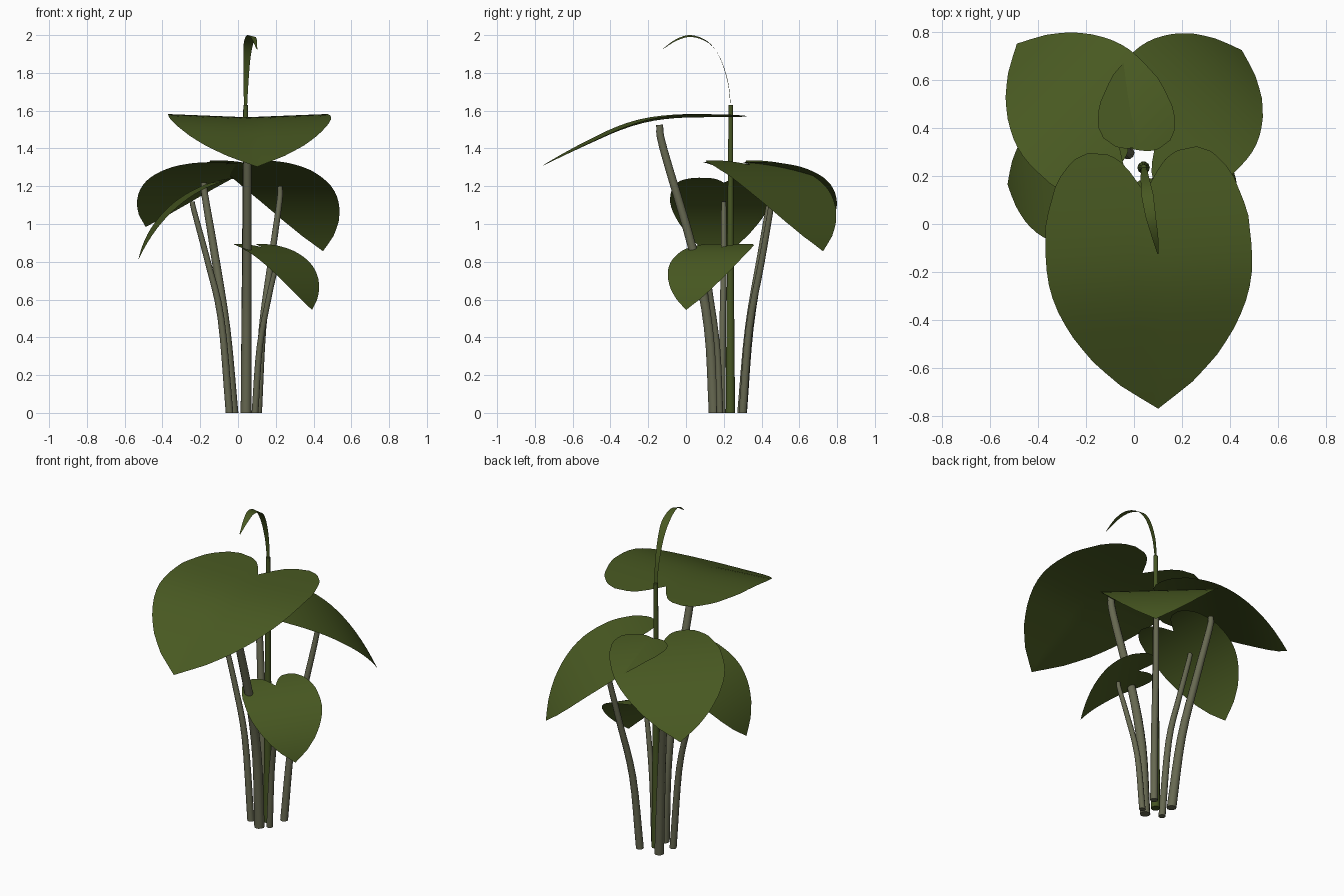
import bpy, bmesh, math
from mathutils import Vector

if "Cube" in bpy.data.objects:
    bpy.data.objects.remove(bpy.data.objects["Cube"])


def material(name, rgb):
    m = bpy.data.materials.new(name)
    m.diffuse_color = (*rgb, 1)
    m.use_nodes = True
    m.node_tree.nodes["Principled BSDF"].inputs["Base Color"].default_value = m.diffuse_color
    return m


LEAF = material("leaf green", (0.067, 0.102, 0.016))
STALK = material("grey green stalk", (0.135, 0.14, 0.083))
STEM = material("stem green", (0.062, 0.092, 0.017))

# Heart outline: (distance along leaf, half width), for outer edge and notch edge
OUTER = [(0, .2), (.02, .25), (.06, .295), (.12, .33), (.25, .374), (.4, .381), (.5, .372),
         (.6, .34), (.7, .29), (.8, .222), (.9, .128), (1, 0)]
INNER = [(0, .2), (.01, .13), (.03, .09), (.08, .05), (.16, 0), (1, 0)]
ROWS = [0, .01, .02, .04, .08, .12, .16] + [.16 + .84 * i / 16 for i in range(1, 17)]


def lerp_table(table, s):
    for (a, p), (b, q) in zip(table, table[1:]):
        if s <= b:
            return p + (q - p) * (s - a) / (b - a)
    return table[-1][1]


def finish(name, bm, mat):
    bmesh.ops.remove_doubles(bm, verts=bm.verts, dist=0.0004)
    me = bpy.data.meshes.new(name)
    bm.to_mesh(me)
    bm.free()
    ob = bpy.data.objects.new(name, me)
    bpy.context.collection.objects.link(ob)
    me.materials.append(mat)
    bpy.context.view_layer.objects.active = ob
    ob.select_set(True)
    bpy.ops.object.shade_smooth_by_angle(angle=math.radians(45))
    ob.select_set(False)
    return ob


def add_grid(bm, rows, flip=False):
    grid = [[bm.verts.new(p) for p in r] for r in rows]
    for r0, r1 in zip(grid, grid[1:]):
        for j in range(len(r0) - 1):
            f = [r0[j], r1[j], r1[j + 1], r0[j + 1]]
            bm.faces.new(f[::-1] if flip else f)


def leaf(name, origin, heading, length, pitch, fold=0.0):
    """Heart leaf that arches by a table of (distance, degrees below level)."""
    h = math.radians(heading)
    ahead = Vector((math.cos(h), math.sin(h), 0))
    left = Vector((-math.sin(h), math.cos(h), 0))
    # walk along the midrib
    spine, pos, last = [], Vector(origin), 0
    for s in ROWS:
        a = math.radians(lerp_table(pitch, (s + last) / 2))
        pos = pos + (ahead * math.cos(a) - Vector((0, 0, math.sin(a)))) * (s - last) * length
        a = math.radians(lerp_table(pitch, s))
        spine.append((pos, ahead * math.sin(a) + Vector((0, 0, math.cos(a)))))
        last = s
    bm = bmesh.new()
    for side in (1, -1):
        rows = []
        for s, (c, up) in zip(ROWS, spine):
            i, o = lerp_table(INNER, s), lerp_table(OUTER, s)
            widths = [(i + (o - i) * j / 6) * length for j in range(7)]
            rows.append([c + left * v * side + up * (fold * v) for v in widths])
        add_grid(bm, rows, flip=side < 0)
    return finish(name, bm, LEAF)


def smooth_path(pts, steps=4):
    """Catmull-Rom resampling of a short list of points."""
    p = [Vector(q) for q in pts]
    p = [2 * p[0] - p[1]] + p + [2 * p[-1] - p[-2]]
    out = []
    for a, b, c, d in zip(p, p[1:], p[2:], p[3:]):
        for i in range(steps):
            t = i / steps
            out.append(0.5 * (2 * b + (c - a) * t + (2 * a - 5 * b + 4 * c - d) * t * t
                              + (3 * b - a - 3 * c + d) * t ** 3))
    return out + [p[-2]]


def stalk(name, pts, r0, r1, mat, sides=10):
    path = smooth_path(pts)
    rows = []
    for i, c in enumerate(path):
        t = path[min(i + 1, len(path) - 1)] - path[max(i - 1, 0)]
        if i == 0:
            t = Vector((0, 0, 1))
        t.normalize()
        ex = Vector((0, 1, 0)).cross(t).normalized()
        ey = t.cross(ex)
        r = r0 + (r1 - r0) * i / (len(path) - 1)
        rows.append([c + (ex * math.cos(q) + ey * math.sin(q)) * r
                     for q in (2 * math.pi * j / sides for j in range(sides + 1))])
    bm = bmesh.new()
    add_grid(bm, rows, flip=True)
    bmesh.ops.remove_doubles(bm, verts=bm.verts, dist=0.0004)
    bmesh.ops.holes_fill(bm, edges=bm.edges, sides=0)
    bmesh.ops.recalc_face_normals(bm, faces=bm.faces)
    return finish(name, bm, mat)


# Heart-shaped leaves
leaf("front_leaf", (.035, .31, 1.562), -86.5, 1.133,
     [(0, -2), (.25, 1), (.4, 8), (.52, 17), (.65, 24), (1, 26)], .04)
leaf("back_left_leaf", (.033, .231, 1.328), 135, .84, [(0, 0), (1, 50)])
leaf("back_right_leaf", (-.002, .241, 1.337), 47, .86, [(0, 5), (1, 67)])
leaf("left_leaf", (-.01, .21, 1.245), 185, .715, [(0, 8), (1, 72)])
leaf("small_right_leaf", (.05, .24, .895), -35, .58, [(0, 5), (1, 75)])

# Leaf stalks
stalk("front_leaf_stalk", [(.043, .148, 0), (.045, .12, .45), (.048, .04, .85),
                           (.05, -.12, 1.4), (.05, -.14, 1.525)], .029, .019, STALK)
stalk("back_left_stalk", [(-.025, .297, 0), (-.065, .335, .45), (-.125, .4, .85),
                          (-.175, .45, 1.15), (-.18, .455, 1.22)], .027, .015, STALK)
stalk("back_right_stalk", [(.105, .3, 0), (.13, .335, .45), (.175, .4, .8),
                           (.22, .455, 1.12), (.222, .46, 1.2)], .022, .013, STALK)
stalk("left_stalk", [(-.045, .19, 0), (-.09, .195, .5), (-.16, .2, .8),
                     (-.235, .2, 1.08), (-.24, .2, 1.12)], .02, .012, STALK)
stalk("small_right_stalk", [(.09, .18, 0), (.115, .165, .35), (.165, .13, .62),
                            (.2, .11, .77), (.205, .108, .81)], .018, .011, STALK)

# Central flower stem
stalk("flower_stem", [(.04, .235, 0), (.04, .235, .8), (.04, .237, 1.63)], .026, .012, STEM)

# Curved pointed bract on top of the stem
path = smooth_path([(.04, .237, 1.62), (.042, .222, 1.75), (.047, .18, 1.88), (.056, .12, 1.96),
                    (.07, .03, 1.995), (.087, -.05, 1.975), (.1, -.125, 1.925)])
WIDTH = [(0, .008), (.25, .016), (.5, .025), (.65, .022), (.85, .013), (1, .002)]
bract = []
for n, c in enumerate(path):
    f = n / (len(path) - 1)
    w = lerp_table(WIDTH, f)
    bract.append([c + Vector((w * j, .1 * w * j, -.35 * f * w * j)) for j in (-1, -.5, 0, .5, 1)])
bm = bmesh.new()
add_grid(bm, bract)
finish("top_bract", bm, LEAF)
